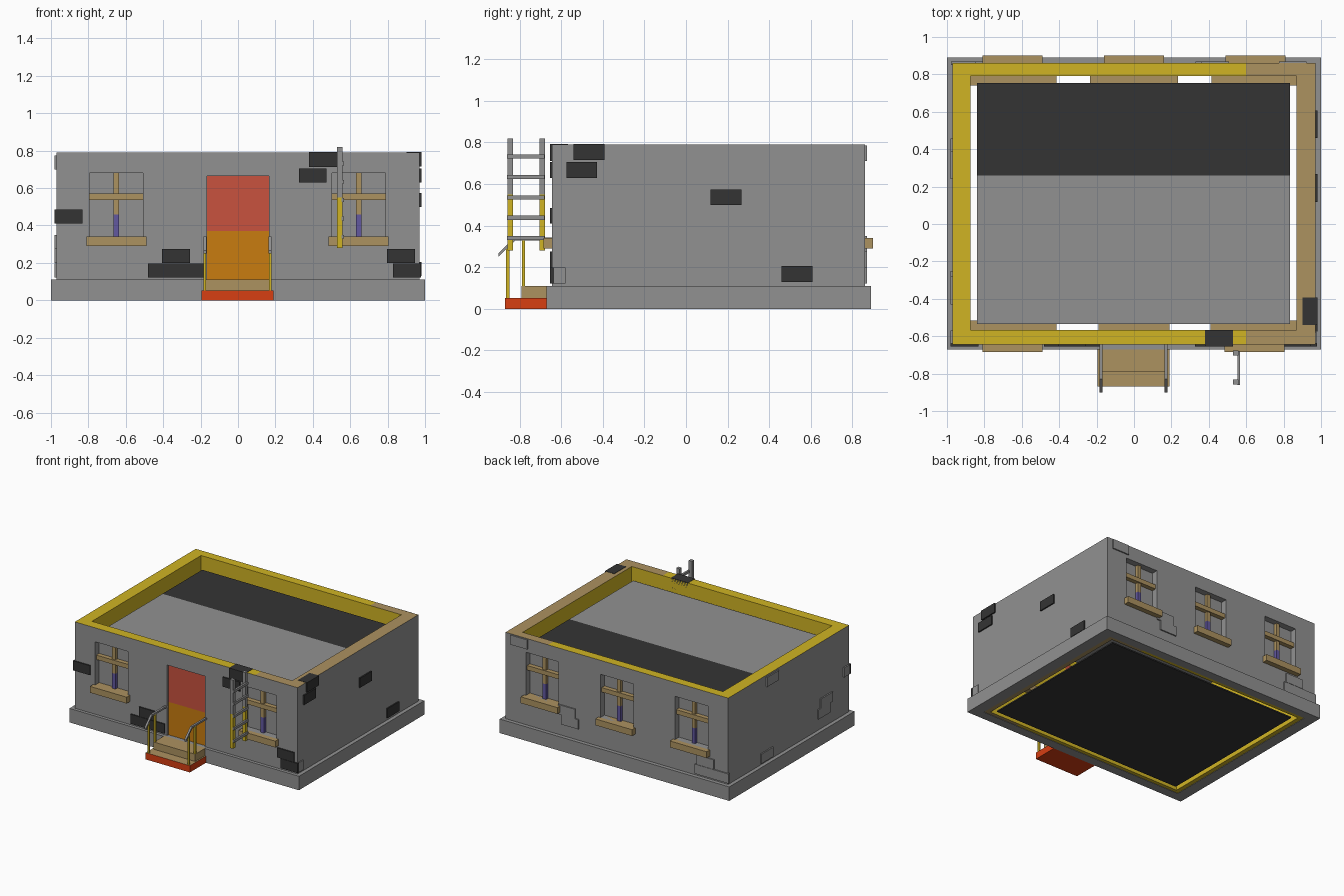
import bpy, bmesh
from mathutils import Vector

if "Cube" in bpy.data.objects:
    bpy.data.objects.remove(bpy.data.objects["Cube"])


def mat(name, r, g, b):
    m = bpy.data.materials.new(name)
    lin = [((c / 255 + 0.055) / 1.055) ** 2.4 for c in (r, g, b)]
    m.diffuse_color = (*lin, 1)
    m.use_nodes = True
    m.node_tree.nodes["Principled BSDF"].inputs["Base Color"].default_value = m.diffuse_color
    return m


GREY = mat("grey plaster", 145, 145, 145)
DARK = mat("dark grey", 52, 52, 52)
YELLOW = mat("yellow", 208, 180, 36)
TAN = mat("tan", 172, 146, 96)
RED = mat("door red", 200, 82, 62)
ORANGE = mat("door orange", 200, 124, 16)
STEP = mat("step red", 215, 62, 18)
PURPLE = mat("purple", 98, 88, 160)


def finish(name, bm, *mats):
    me = bpy.data.meshes.new(name)
    bm.to_mesh(me)
    bm.free()
    for m in mats:
        me.materials.append(m)
    ob = bpy.data.objects.new(name, me)
    bpy.context.collection.objects.link(ob)
    return ob


def box(name, x0, x1, y0, y1, z0, z1, *mats):
    bm = bmesh.new()
    bmesh.ops.create_cube(bm, size=1)
    for v in bm.verts:
        v.co = Vector((x1 if v.co.x > 0 else x0, y1 if v.co.y > 0 else y0, z1 if v.co.z > 0 else z0))
    return finish(name, bm, *mats)


def carve(ob, cutters):
    for c in cutters:
        m = ob.modifiers.new("cut", 'BOOLEAN')
        m.operation, m.object, m.solver = 'DIFFERENCE', c, 'EXACT'
    dg = bpy.context.evaluated_depsgraph_get()
    me = bpy.data.meshes.new_from_object(ob.evaluated_get(dg))
    ob.modifiers.clear()
    ob.data = me
    for c in cutters:
        bpy.data.objects.remove(c)


# plinth ring and hollow walls
carve(box("plinth", -1, 1, -.67, .89, 0, .11, GREY), [box("cut", -.91, .91, -.595, .82, -1, 1)])

FW, BW = -.645, .86           # outer front and back wall planes
FI, BI = -.567, .79           # inner planes
windows = [(-.65, -1), (.645, -1), (-.65, 1), (0, 1), (.65, 1)]
walls = box("walls", -.97, .97, FW, BW, .003, .79, GREY, YELLOW, TAN)
cuts = [box("cut", -.875, .87, FI, BI, -1, 2), box("cut", -.165, .165, -.75, -.5, .11, .665)]
for cx, s in windows:
    ys = (-.75, -.5) if s < 0 else (.7, 1)
    cuts.append(box("cut", cx - .143, cx + .143, *ys, .34, .68))
carve(walls, cuts)
bm = bmesh.new()
bm.from_mesh(walls.data)
bmesh.ops.bisect_plane(bm, geom=bm.verts[:] + bm.edges[:] + bm.faces[:], plane_co=(.6, 0, 0), plane_no=(1, 0, 0))
bm.normal_update()
for f in bm.faces:            # rims yellow, tan at the right end; inside yellow
    c, n = f.calc_center_median(), f.normal
    rim = abs(n.z) > .5 and (c.z > .78 or c.z < .02)
    inner = (abs(n.x) > .5 and .86 < abs(c.x) < .88) or \
            (abs(n.y) > .5 and (abs(c.y - FI) < .003 or abs(c.y - BI) < .003))
    f.material_index = (2 if c.x > .6 else 1) if rim else (1 if inner else 0)
bm.to_mesh(walls.data)
bm.free()

# roof in two colours, and floor
box("roof_front", -.84, .835, -.535, .26, .69, .70, GREY)
box("roof_back", -.84, .835, .26, .755, .69, .70, DARK)
box("floor", -.84, .835, -.535, .755, .004, .014, DARK)

# windows: pane, bars, inner and outer sills
for cx, s in windows:
    out, inn = (FW, FI) if s < 0 else (BW, BI)

    def wbox(name, x0, x1, a, b, z0, z1, m):
        """a, b: depth measured outward from the outer wall plane"""
        ya, yb = sorted((out + s * a, out + s * b))
        box(name, cx + x0, cx + x1, ya, yb, z0, z1, m)

    wbox("window_pane", -.143, .143, -.064, -.05, .34, .68, GREY)
    wbox("window_transom", -.143, .143, -.05, -.015, .535, .57, TAN)
    wbox("upper_mullion", -.015, .015, -.05, -.025, .46, .68, TAN)
    wbox("lower_mullion", -.015, .015, -.05, -.025, .34, .46, PURPLE)
    wbox("outer_sill", -.16, .16, -.05, .04, .29, .34, TAN)
    y0, y1 = sorted((inn, inn - s * .05))
    box("inner_sill", cx - .235, cx + .235, y0, y1, .29, .34, TAN)

# door in two colours
box("door_lower", -.165, .165, -.63, -.57, .11, .37, ORANGE)
box("door_upper", -.165, .165, -.63, -.57, .37, .665, RED)
box("door_threshold", -.19, .19, -.567, -.53, .06, .11, TAN)

# steps: the lower one has a tan tread
lower = box("lower_step", -.195, .19, -.87, -.66, 0, .053, STEP, TAN)
for p in lower.data.polygons:
    p.material_index = 1 if p.normal.z > .5 else 0
box("upper_step", -.18, .18, -.79, -.66, .053, .11, TAN)

# stair railings: posts and bent handrail
profile = [(-.902, .25), (-.822, .328), (-.645, .328), (-.645, .342), (-.828, .342), (-.902, .266)]
for cx in (-.177, .172):
    box("rail_post_front", cx - .007, cx + .007, -.865, -.85, .05, .295, YELLOW)
    box("rail_post_back", cx - .007, cx + .007, -.788, -.774, .05, .33, YELLOW)
    bm = bmesh.new()
    f = bm.faces.new([bm.verts.new((cx - .008, y, z)) for y, z in profile])
    ex = bmesh.ops.extrude_face_region(bm, geom=[f])
    bmesh.ops.translate(bm, vec=(.016, 0, 0), verts=[v for v in ex["geom"] if isinstance(v, bmesh.types.BMVert)])
    bmesh.ops.recalc_face_normals(bm, faces=bm.faces[:])
    finish("handrail", bm, GREY)

# ladder beside the front wall, lower half yellow
for y in (-.858, -.704):
    box("ladder_rail_lower", .53, .558, y, y + .027, .28, .55, YELLOW)
    box("ladder_rail_upper", .53, .558, y, y + .027, .55, .82, GREY)
for i in range(5):
    z = .34 + i * .098
    box("ladder_rung", .553, .568, -.86, -.68, z - .01, z + .01, GREY)

# exposed bricks: (start along the wall, bottom height)
L, H, T = .148, .075, .01
for x, z in [(-.98, .41), (-.48, .123), (-.332, .123), (-.405, .2), (.325, .63), (.38, .712),
             (.797, .2), (.83, .123)]:
    yi = -.567 if z > .7 else FW + .01
    box("front_brick", x, x + L, FW - T, yi, z, z + H + (.005 if z > .7 else 0), DARK)
for y, z in [(-.54, .715), (-.575, .63), (.118, .5), (.46, .13)]:
    xi = .9 if z > .7 else .96
    box("right_brick", xi, .98, y, y + L, z, z + H + (.002 if z > .7 else 0), DARK)
for x, z in [(.775, .71), (.33, .2), (.36, .275), (-.85, .2), (-.978, .123), (-.83, .123)]:
    box("back_brick", x, x + L, BW - .01, BW + T, z, z + H, GREY)
for y, z in [(.31, .123), (.24, .7), (-.43, .275), (-.4, .2)]:
    box("left_brick", -.98, -.96, y, y + L, z, z + H, GREY)
# side returns of the corner bricks
box("corner_brick_left", -.98, -.96, FW + .01, -.57, .41, .485, GREY)
box("corner_brick_right", .96, .978, FW + .01, -.58, .123, .198, GREY)
